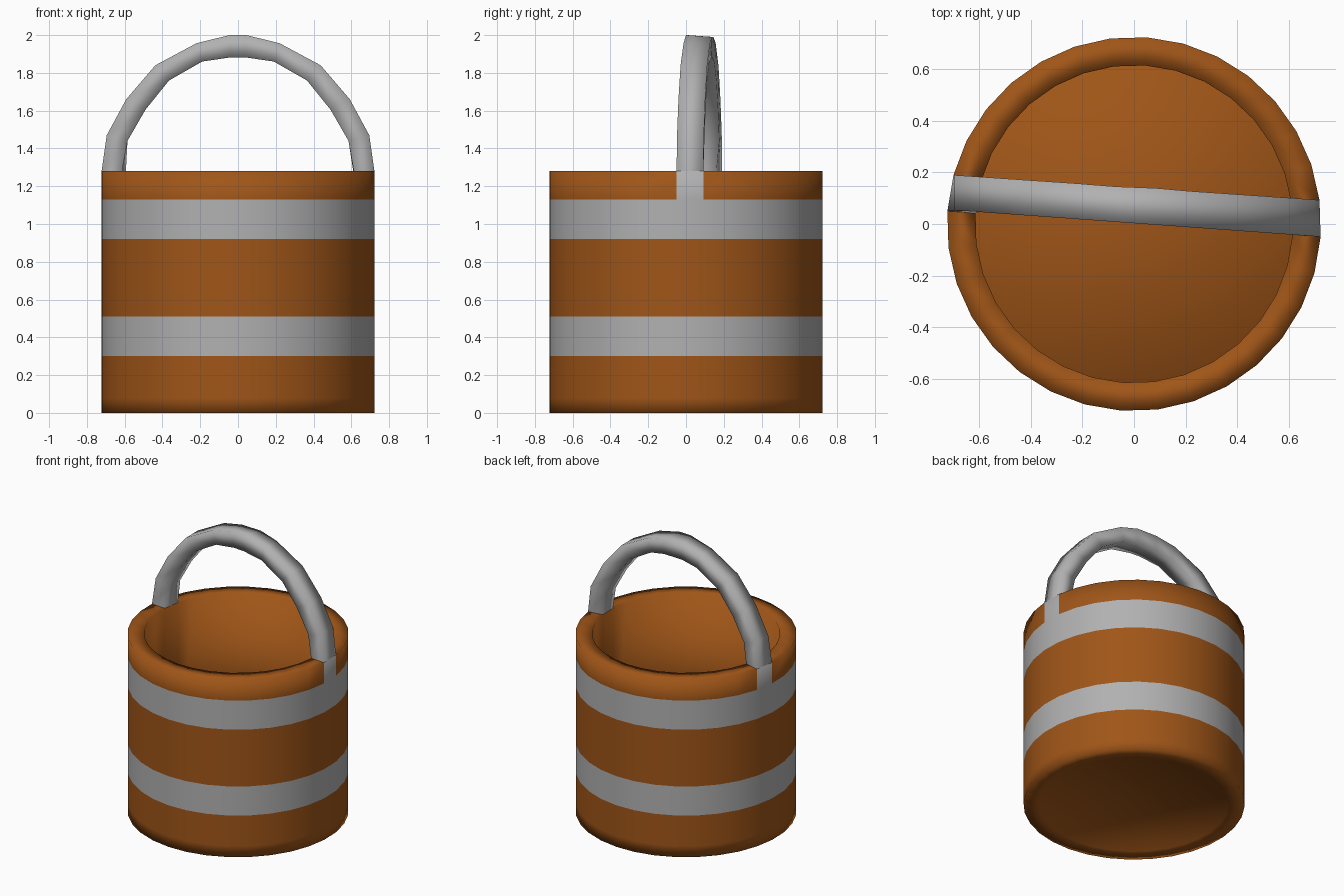
import bpy, bmesh, math

if "Cube" in bpy.data.objects:
    bpy.data.objects.remove(bpy.data.objects["Cube"])

N = 32
STEP = 2 * math.pi / N
START = math.radians(-3.95)


def material(name, rgb):
    m = bpy.data.materials.new(name)
    m.diffuse_color = (*rgb, 1)
    m.use_nodes = True
    m.node_tree.nodes["Principled BSDF"].inputs["Base Color"].default_value = m.diffuse_color
    return m


wood = material("wood", (0.35, 0.092, 0.009))
iron = material("iron", (0.44, 0.44, 0.44))


def finish(bm, name, mats):
    for f in bm.faces:
        f.smooth = True
    me = bpy.data.meshes.new(name)
    bm.to_mesh(me)
    bm.free()
    ob = bpy.data.objects.new(name, me)
    bpy.context.collection.objects.link(ob)
    for m in mats:
        me.materials.append(m)
    return ob


def polar(r, i, z):
    a = START + i * STEP
    return (r * math.cos(a), r * math.sin(a), z)


# Bucket: closed lathed wall with flush iron hoops painted on the outer faces
R, RI, TOP = 0.724, 0.615, 1.28
profile = [(R, 0), (R, 0.08), (R, 0.30), (R, 0.51), (R, 0.92), (R, 1.13), (R, TOP),
           (RI, TOP), (RI, 0)]
HOOPS = (2, 4)
LUGS = (0, 15)          # wall panels under the two handle ends
bm = bmesh.new()
rings = [[bm.verts.new(polar(r, i, z)) for i in range(N)] for r, z in profile]
for k in range(len(rings)):
    a, b = rings[k], rings[(k + 1) % len(rings)]
    for i in range(N):
        if k == 6 and i in LUGS:
            continue    # rim left open where the handle grows out
        j = (i + 1) % N
        f = bm.faces.new((a[i], a[j], b[j], b[i]))
        f.material_index = int(k in HOOPS or (k == 5 and i in LUGS))
# single-skin floor disc
bm.faces.new(rings[-1][::-1])
finish(bm, "bucket", (wood, iron))

# Handle: four-cornered arch joining the two lugs
# each station: outer x, outer z, inner x, inner z
arch = [(0.695, 1.47, 0.585, 1.44), (0.592, 1.66, 0.49, 1.605),
        (0.438, 1.84, 0.365, 1.76), (0.22, 1.957, 0.19, 1.86)]


def station(xo, zo, xi, zi, flare=0.0):
    front = lambda x: 0.003 - 0.0726 * x
    back = lambda x: 0.142 - 0.068 * x
    return [(xo, front(xo), zo), (xo + flare, back(xo), zo - 0.01 * bool(flare)),
            (xi + flare, back(xi) - 0.005, zi), (xi, front(xi) + 0.005, zi)]


def lug(i, front, back):
    return [polar(R, front, TOP), polar(R, back, TOP), polar(RI, back, TOP), polar(RI, front, TOP)]


path = [lug(0, 0, 1)]
path += [station(*s) for s in arch]
path += [station(0.045, 2.0, 0.04, 1.882, 0.04), station(-0.045, 2.0, -0.04, 1.882, -0.025)]
path += [station(-a, b, -c, d) for a, b, c, d in reversed(arch)]
path += [lug(15, 16, 15)]

bm = bmesh.new()
rings = [[bm.verts.new(p) for p in ring] for ring in path]
for a, b in zip(rings, rings[1:]):
    for i in range(4):
        j = (i + 1) % 4
        bm.faces.new((a[i], a[j], b[j], b[i]))
bmesh.ops.recalc_face_normals(bm, faces=bm.faces)
finish(bm, "handle", (iron,))
